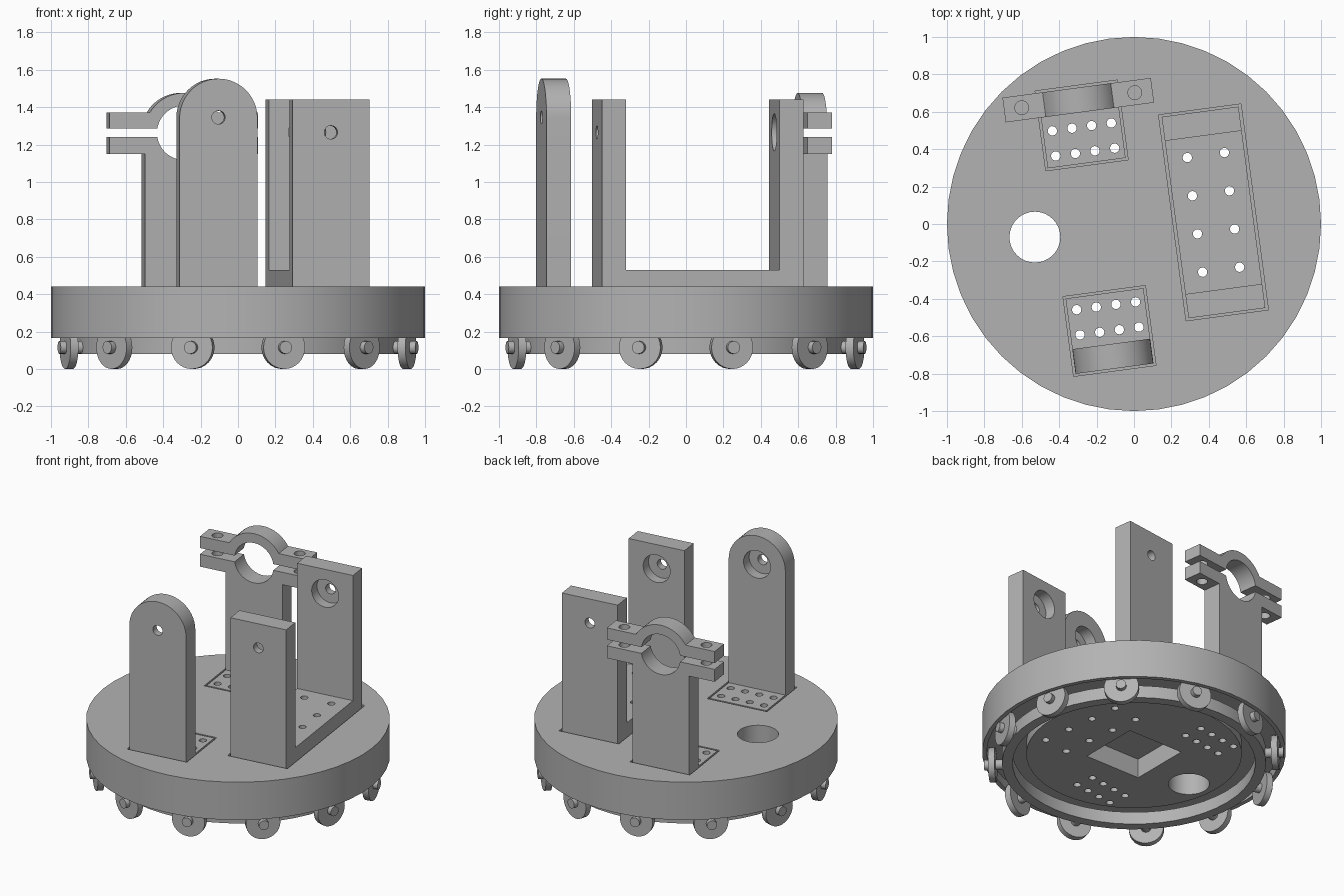
import bpy, bmesh
from math import sin, cos, radians, pi, tau
from mathutils import Matrix, Vector

cube = bpy.data.objects.get("Cube")
if cube:
    bpy.data.objects.remove(cube, do_unlink=True)

grey = bpy.data.materials.new("plain_grey")
grey.use_nodes = True
COLOUR = (0.45, 0.45, 0.45, 1)
grey.diffuse_color = COLOUR
grey.node_tree.nodes["Principled BSDF"].inputs["Base Color"].default_value = COLOUR

DECK = 0.44     # top of the platform
SEAT = 0.37     # bottom of the bracket pockets
TURN = radians(7.6)


def place(x, y):
    return Matrix.Translation((x, y, 0)) @ Matrix.Rotation(TURN, 4, "Z")


def prism(bm, points, lo, hi, axis):
    """Extrude a closed 2D outline along an axis."""
    put = {"x": lambda p, t: (t, p[0], p[1]),
           "y": lambda p, t: (p[0], t, p[1]),
           "z": lambda p, t: (p[0], p[1], t)}[axis]
    a = [bm.verts.new(put(p, lo)) for p in points]
    b = [bm.verts.new(put(p, hi)) for p in points]
    bm.faces.new(a)
    bm.faces.new(b[::-1])
    for i in range(len(a)):
        j = (i + 1) % len(a)
        bm.faces.new((a[i], a[j], b[j], b[i]))


def box(bm, x, y, z):
    prism(bm, [(x[0], y[0]), (x[1], y[0]), (x[1], y[1]), (x[0], y[1])], z[0], z[1], "z")


def arc(cx, cy, r, start, end, n):
    angles = [radians(start + (end - start) * i / n) for i in range(n + 1)]
    return [(cx + r * cos(a), cy + r * sin(a)) for a in angles]


def rod(bm, cx, cy, r, lo, hi, axis, n=24):
    prism(bm, arc(cx, cy, r, 0, 360, n)[:-1], lo, hi, axis)


def lathe(bm, profile, n, closed):
    """Revolve (radius, height) points around the z axis."""
    verts = [bm.verts.new((r, 0, z)) for r, z in profile]
    pairs = list(zip(verts, verts[1:] + verts[:1]))
    edges = [bm.edges.new(p) for p in (pairs if closed else pairs[:-1])]
    bmesh.ops.spin(bm, geom=verts + edges, axis=(0, 0, 1), cent=(0, 0, 0),
                   angle=tau, steps=n, use_merge=True)
    bmesh.ops.remove_doubles(bm, verts=bm.verts, dist=0.0005)


def make(name, build, matrix=Matrix()):
    bm = bmesh.new()
    build(bm)
    bmesh.ops.transform(bm, matrix=matrix, verts=bm.verts)
    bmesh.ops.recalc_face_normals(bm, faces=bm.faces)
    mesh = bpy.data.meshes.new(name)
    bm.to_mesh(mesh)
    bm.free()
    mesh.materials.append(grey)
    ob = bpy.data.objects.new(name, mesh)
    bpy.context.collection.objects.link(ob)
    return ob


def cut(ob, build, matrix=Matrix()):
    """Subtract a temporary cutter and bake the result."""
    cutter = make("cutter", build, matrix)
    cutter.hide_render = True
    mod = ob.modifiers.new("cut", "BOOLEAN")
    mod.operation, mod.solver, mod.object = "DIFFERENCE", "EXACT", cutter
    graph = bpy.context.evaluated_depsgraph_get()
    mesh = bpy.data.meshes.new_from_object(ob.evaluated_get(graph))
    ob.modifiers.clear()
    ob.data = mesh
    bpy.data.objects.remove(cutter, do_unlink=True)


def bolt_grid(columns, rows, du, dv, v0):
    def build(bm):
        for i in range(columns):
            for j in range(rows):
                rod(bm, (i - (columns - 1) / 2) * du, v0 + (j - (rows - 1) / 2) * dv,
                    0.025, -0.2, 0.7, "z", 16)
    return build


front, rear, side = place(-0.131, -0.572), place(-0.28, 0.527), place(0.425, 0.062)
front_bolts = bolt_grid(4, 2, 0.106, 0.136, 0.068)
rear_bolts = bolt_grid(4, 2, 0.106, 0.136, -0.076)
side_bolts = bolt_grid(2, 4, 0.2, 0.206, 0)

# Round platform with a roller groove underneath
platform = make("platform", lambda bm: lathe(bm, [
    (0, DECK), (1, DECK), (1, 0.165), (0.97, 0.165), (0.97, 0.23),
    (0.71, 0.23), (0.71, 0.15), (0, 0.15)], 48, False))
cut(platform, lambda bm: rod(bm, -0.53, -0.07, 0.136, -0.2, 0.7, "z", 32))
cut(platform, lambda bm: box(bm, (-0.22, 0.22), (-0.22, 0.22), (0, 0.29)))
for spot, half, bolts in ((front, 0.215, front_bolts), (rear, 0.215, rear_bolts),
                          (side, 0.555, side_bolts)):
    cut(platform, lambda bm: box(bm, (-0.222, 0.222), (-half, half), (SEAT, 0.6)), spot)
    cut(platform, bolts, spot)

# Roller cage ring
cage = make("roller_cage", lambda bm: lathe(
    bm, [(0.8, 0.08), (0.87, 0.08), (0.87, 0.17), (0.8, 0.17)], 48, True))

# Twelve rollers on radial pins
rollers = []
for k in range(12):
    spin = Matrix.Rotation(radians(15 + 30 * k), 4, "Z")
    rollers.append(make(f"roller_{k + 1}", lambda bm: rod(
        bm, 0, 0.115, 0.115, 0.914, 0.957, "x", 32), spin))
    rollers.append(make(f"roller_pin_{k + 1}", lambda bm: rod(
        bm, 0, 0.115, 0.034, 0.86, 0.99, "x", 16), spin))

# Front bracket: flush foot and round-topped upright
front_foot = make("front_foot", lambda bm: box(
    bm, (-0.21, 0.21), (-0.07, 0.203), (SEAT, DECK)), front)
cut(front_foot, front_bolts, front)
front_upright = make("front_upright", lambda bm: prism(
    bm, [(-0.21, SEAT), (0.21, SEAT)] + arc(0, 1.342, 0.21, 0, 180, 24),
    -0.203, -0.07, "y"), front)
cut(front_upright, lambda bm: rod(bm, 0, 1.345, 0.1, -0.15, 0, "y", 32), front)
cut(front_upright, lambda bm: rod(bm, 0, 1.345, 0.036, -0.3, 0, "y"), front)

# Side bracket: channel with two uprights
L, IN, FLOOR, TOP = 0.543, 0.413, 0.53, 1.44
channel = make("side_channel", lambda bm: prism(
    bm, [(-L, SEAT), (L, SEAT), (L, TOP), (IN, TOP), (IN, FLOOR),
         (-IN, FLOOR), (-IN, TOP), (-L, TOP)], -0.207, 0.207, "x"), side)
cut(channel, side_bolts, side)
cut(channel, lambda bm: rod(bm, 0, 1.265, 0.1, -0.49, 0.49, "y", 32), side)
cut(channel, lambda bm: rod(bm, 0, 1.265, 0.036, -0.7, 0.7, "y"), side)

# Rear bracket: flush foot, lower clamp half and clamp cap
rear_foot = make("rear_foot", lambda bm: box(
    bm, (-0.21, 0.21), (-0.203, 0.07), (SEAT, DECK)), rear)
cut(rear_foot, rear_bolts, rear)
MID, BORE, EAR = 1.2625, 0.145, 0.4
lower = [(-0.21, SEAT), (0.21, SEAT), (0.21, 1.15), (EAR, 1.15), (EAR, 1.24)]
lower += arc(0, MID, BORE, -9, -171, 24)
lower += [(-EAR, 1.24), (-EAR, 1.15), (-0.21, 1.15)]
cap = [(EAR, 1.285), (EAR, 1.37)] + arc(0, MID, 0.213, 30.3, 149.7, 20)
cap += [(-EAR, 1.37), (-EAR, 1.285)] + arc(0, MID, BORE, 171, 9, 24)


def ear_holes(bm):
    for s in (-1, 1):
        rod(bm, s * 0.305, 0.136, 0.037, 1, 1.6, "z")


clamps = []
for name, outline in (("rear_clamp_lower", lower), ("rear_clamp_cap", cap)):
    ob = make(name, lambda bm: prism(bm, outline, 0.07, 0.203, "y"), rear)
    cut(ob, ear_holes, rear)
    clamps.append(ob)

# Smooth the round surfaces, keep edges crisp
bpy.ops.object.select_all(action="DESELECT")
for ob in [platform, cage, front_foot, front_upright, channel, rear_foot] + rollers + clamps:
    ob.select_set(True)
bpy.context.view_layer.objects.active = platform
bpy.ops.object.shade_smooth_by_angle(angle=radians(30))
